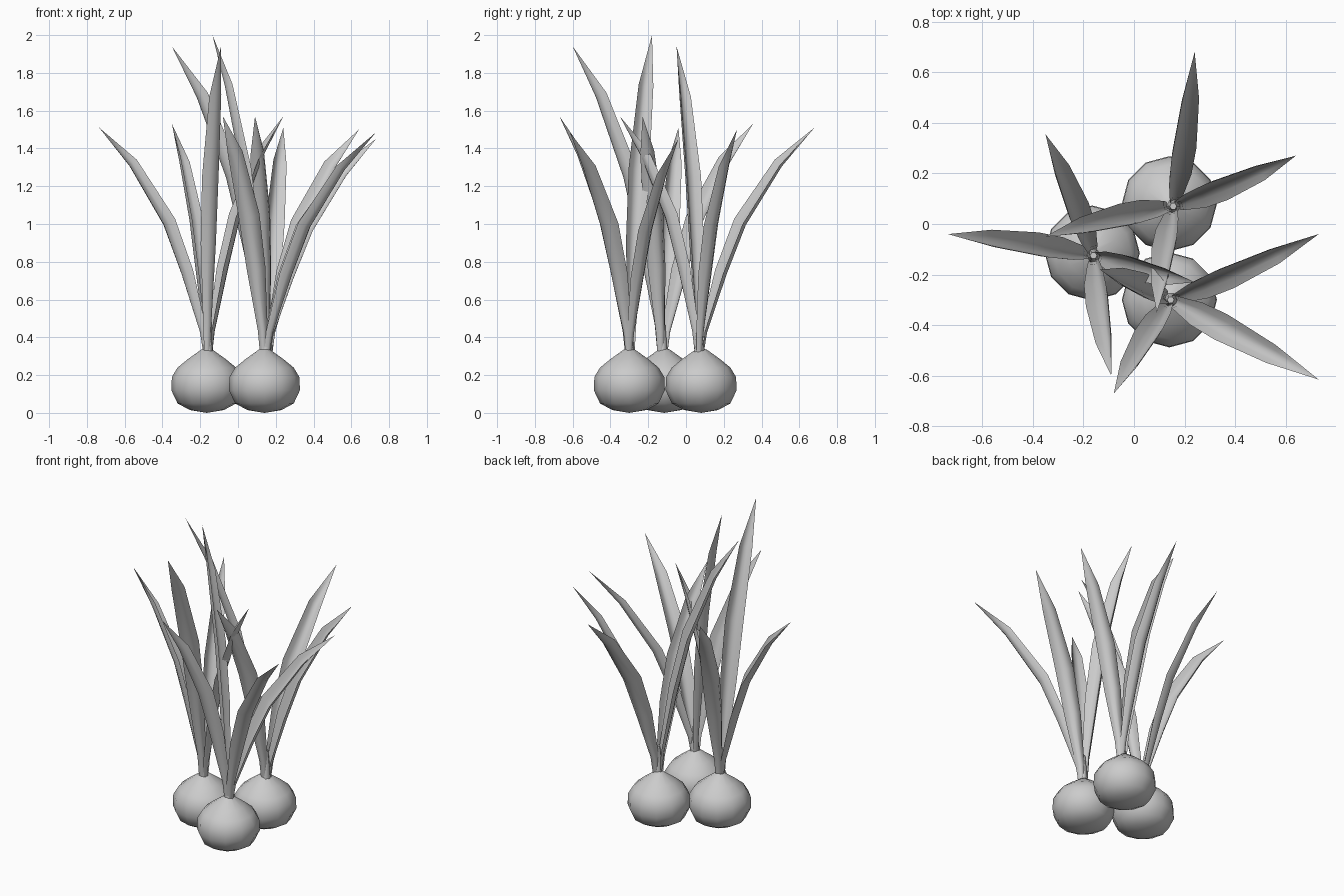
import bpy, bmesh, math
from mathutils import Vector

if "Cube" in bpy.data.objects:
    bpy.data.objects.remove(bpy.data.objects["Cube"])


def make_object(name, rings):
    """Skin a list of equally sized point rings; single-point rings become tips."""
    bm = bmesh.new()
    loops = [[bm.verts.new(p) for p in ring] for ring in rings]
    for a, b in zip(loops, loops[1:]):
        n = max(len(a), len(b))
        for i in range(n):
            j = (i + 1) % n
            if len(a) == 1:
                bm.faces.new((a[0], b[j], b[i]))
            elif len(b) == 1:
                bm.faces.new((a[i], a[j], b[0]))
            else:
                bm.faces.new((a[i], a[j], b[j], b[i]))
    for ring in (loops[0], loops[-1]):
        if len(ring) > 2:
            bm.faces.new(ring)
    bmesh.ops.recalc_face_normals(bm, faces=bm.faces[:])
    mesh = bpy.data.meshes.new(name)
    bm.to_mesh(mesh)
    bm.free()
    obj = bpy.data.objects.new(name, mesh)
    bpy.context.collection.objects.link(obj)
    bpy.ops.object.select_all(action='DESELECT')
    obj.select_set(True)
    bpy.context.view_layer.objects.active = obj
    bpy.ops.object.shade_smooth_by_angle(angle=math.radians(60))
    return obj


def turned(name, x, y, profile, sides):
    """Lathe a radius/height profile about a vertical axis."""
    rings = []
    for r, z in profile:
        if r == 0:
            rings.append([(x, y, z)])
        else:
            rings.append([(x + r * math.cos(math.tau * i / sides),
                           y + r * math.sin(math.tau * i / sides), z)
                          for i in range(sides)])
    return make_object(name, rings)


def leaf(name, x, y, tip, twist):
    """Arching, twisted, channelled blade from the bulb top to its pointed tip."""
    tip = Vector(tip)
    out = Vector((tip.x - x, tip.y - y, 0))
    reach = out.length
    out.normalize()
    side = Vector((-out.y, out.x, 0))
    base = Vector((x, y, 0.31)) + out * 0.015
    rise = tip.z - base.z
    co, si = math.cos(math.radians(twist)), math.sin(math.radians(twist))
    rings = []
    # height fraction, reach fraction, slope, half width, channel depth
    for t, h, s, w, d in ((0, 0, .2, .020, .018), (.10, .025, .5, .026, .028),
                          (.36, .185, .7, .050, .046), (.58, .355, 1, .056, .046),
                          (.84, .69, 1.6, .040, .034)):
        c = base + out * (reach - 0.015) * h + Vector((0, 0, rise * t))
        inner = (Vector((0, 0, s * reach / rise)) - out).normalized()
        u_axis, v_axis = side * co + inner * si, inner * co - side * si
        # rounded back from edge to edge, then the hollow face
        section = [(1, .5), (.62, -.18), (0, -.5), (-.62, -.18), (-1, .5),
                   (-.50, -.02), (0, -.30), (.50, -.02)]
        rings.append([c + u_axis * w * u + v_axis * d * v for u, v in section])
    rings.append([tip])
    return make_object(name, rings)


BULB = [(0, 0), (.09, .015), (.155, .05), (.188, .12), (.185, .19),
        (.155, .24), (.10, .285), (.03, .335), (0, .345)]
NECK = [(.030, .31), (.022, .42), (.014, .50)]

# Bulb centre, leaf crown, then the tip and twist of each of the four leaves
PLANTS = {
    "back": ((.14, .08), (.155, .07),
             [(.24, .68, 1.51, 35), (.64, .27, 1.50, 35),
              (-.35, -.05, 1.94, 35), (.09, -.35, 1.57, 35)]),
    "left": ((-.165, -.115), (-.16, -.125),
             [(-.35, .355, 1.53, 35), (-.735, -.04, 1.51, 35),
              (-.09, -.60, 1.94, 35), (.24, -.23, 1.57, 35)]),
    "front": ((.14, -.30), (.145, -.30),
              [(.73, -.04, 1.45, 35), (.73, -.615, 1.485, 0),
               (-.08, -.67, 1.57, 35), (-.135, -.18, 2.0, 35)]),
}

for label, ((bx, by), (cx, cy), leaves) in PLANTS.items():
    turned(label + "_bulb", bx, by, BULB, 12)
    turned(label + "_neck", cx, cy, NECK, 6)
    for k, (tx, ty, tz, twist) in enumerate(leaves):
        leaf(f"{label}_leaf_{k + 1}", cx, cy, (tx, ty, tz), twist)
